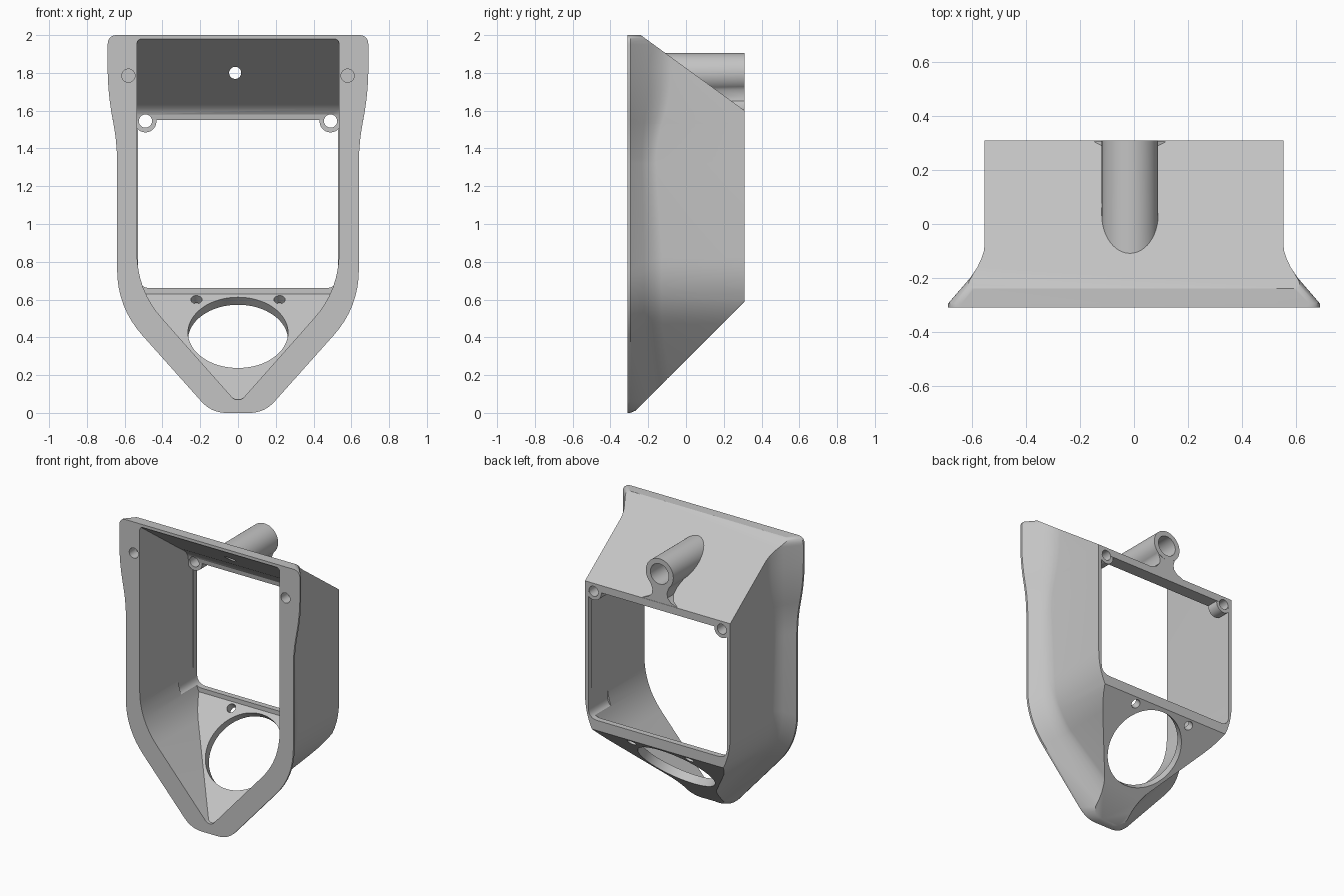
import bpy, bmesh
from math import sin, cos, pi
from mathutils import Vector

default = bpy.data.objects.get("Cube")
if default:
    bpy.data.objects.remove(default, do_unlink=True)

grey = bpy.data.materials.new("plain_grey")
grey.use_nodes = True
COLOUR = (0.55, 0.55, 0.55, 1)
grey.diffuse_color = COLOUR
grey.node_tree.nodes["Principled BSDF"].inputs["Base Color"].default_value = COLOUR


def rounded(half, steps=8):
    """Mirror a half outline of (x, z, rounding) and round its corners."""
    full = half + [(-x, z, r) for x, z, r in reversed(half)]
    out = []
    for i, (x, z, r) in enumerate(full):
        p = Vector((x, z))
        a = p + (Vector(full[i - 1][:2]) - p).normalized() * r
        b = p + (Vector(full[(i + 1) % len(full)][:2]) - p).normalized() * r
        for k in range(steps + 1):
            t = k / steps
            out.append(a * (1 - t) ** 2 + p * 2 * t * (1 - t) + b * t * t)
    return out


def circle(radius, x=0, z=0, sides=48):
    return [Vector((x + radius * cos(2 * pi * i / sides),
                    z + radius * sin(2 * pi * i / sides))) for i in range(sides)]


def loft(name, rings):
    """Skin a closed solid through rings that have equal point counts."""
    bm = bmesh.new()
    loops = [[bm.verts.new(p) for p in ring] for ring in rings]
    n = len(loops[0])
    for a, b in zip(loops, loops[1:]):
        for i in range(n):
            j = (i + 1) % n
            bm.faces.new((a[i], a[j], b[j], b[i]))
    bm.faces.new(loops[0])
    bm.faces.new(loops[-1])
    bmesh.ops.recalc_face_normals(bm, faces=bm.faces)
    mesh = bpy.data.meshes.new(name)
    bm.to_mesh(mesh)
    bm.free()
    mesh.materials.append(grey)
    obj = bpy.data.objects.new(name, mesh)
    bpy.context.collection.objects.link(obj)
    return obj


def prism(name, outline, y0, y1):
    return loft(name, [[(p[0], y, p[1]) for p in outline] for y in (y0, y1)])


def side_prism(name, profile):
    """Extrude a (y, z) profile across the full width."""
    obj = prism(name, profile, -1, 1)
    obj.rotation_euler.z = pi / 2
    return obj


def combine(target, tool, operation):
    """Apply a boolean and discard the helper solid."""
    tool.hide_render = True
    bpy.context.view_layer.update()
    mod = target.modifiers.new(operation, "BOOLEAN")
    mod.operation = operation
    mod.solver = "EXACT"
    mod.object = tool
    bpy.context.view_layer.objects.active = target
    bpy.ops.object.modifier_apply(modifier=mod.name)
    bpy.data.objects.remove(tool, do_unlink=True)


FRONT, BACK = -0.31, 0.31
POST_X, POST_Z = -0.015, 1.8

# Outer shell: wide front flange flaring back into a narrower body
flange = rounded([(.69, 2, .05), (.69, 1.68, .15), (.64, 1.44, .12),
                  (.64, .56, .2), (.14, 0, .08)])
body = rounded([(.555, 2, .05), (.555, 1.68, .15), (.555, 1.44, .12),
                (.555, .62, .2), (.03, .035, .02)])
rings = [[(p.x, FRONT, p.y) for p in flange]]
for depth, blend in [(0, 0), (.45, .62), (.62, .8), (.78, .92), (.9, .98), (1, 1)]:
    ring = []
    for f, b in zip(flange, body):
        p = f.lerp(b, blend)
        ring.append((p.x, FRONT + .015 + depth * 1.6 * (b - f).length, p.y))
    rings.append(ring)
rings.append([(p.x, BACK, p.y) for p in body])
housing = loft("housing", rings)

# Sloping top and bottom
combine(housing, side_prism("slope_limits", [
    (-.515, -.1), (-.38, -.1), (.4, .68), (.4, 1.535), (-.515, 2.2)]), "INTERSECT")

# Rear post and the flared web below it
combine(housing, prism("rear_post", circle(.105, POST_X, POST_Z), -.12, BACK), "UNION")
web = [(.14, 1.57), (.13, 1.605), (.085, 1.622), (.06, 1.65), (.056, 1.68),
       (.065, 1.71), (.08, 1.74)]
web = [(POST_X + x, z) for x, z in web] + [(POST_X - x, z) for x, z in reversed(web)]
combine(housing, prism("post_web", web, .05, BACK - .001), "UNION")

# Inner cavity with a rounded upper back edge
cavity = prism("cavity", rounded([(.535, 1.98, .03), (.535, .65, .2), (.02, .07, .018)]), -.5, .5)
combine(cavity, side_prism("cavity_limits", [
    (-.5, -.14), (.27, .63), (.27, 1.54), (.222, 1.545), (.216, 1.58),
    (.195, 1.612), (.165, 1.637), (.13, 1.66), (-.5, 2.118)]), "INTERSECT")
combine(housing, cavity, "DIFFERENCE")

# Square back opening
combine(housing, prism("back_opening", rounded([(.53, 1.55, .03), (.53, .66, .07)]), .1, .5),
        "DIFFERENCE")

# Screw tabs in the upper corners of the opening, and flange screw holes
for side in (1, -1):
    combine(housing, prism("screw_tab", circle(.058, side * .49, 1.543), .225, BACK - .002), "UNION")
    combine(housing, prism("tab_hole", circle(.035, side * .49, 1.545, 32), 0, .5), "DIFFERENCE")
    combine(housing, prism("flange_hole", circle(.035, side * .58, 1.785, 32), -.4, -.235),
            "DIFFERENCE")

# Post bore, and its narrow way through to the front
combine(housing, prism("post_bore", circle(.07, POST_X, POST_Z), .1, .5), "DIFFERENCE")
combine(housing, prism("post_hole", circle(.032, POST_X, POST_Z, 32), -.25, .2), "DIFFERENCE")

# Large round port and two small holes square to the bottom slope
for radius, x, y, z in [(.265, 0, .105, .385), (.03, .22, .263, .577), (.03, -.22, .263, .577)]:
    port = prism("slope_hole", circle(radius, sides=64), -.12, .15)
    port.rotation_euler.x = -pi / 4
    port.location = (x, y, z)
    combine(housing, port, "DIFFERENCE")

# Smooth curved walls, sharp edges
bpy.ops.object.select_all(action="DESELECT")
housing.select_set(True)
bpy.context.view_layer.objects.active = housing
bpy.ops.object.shade_smooth_by_angle(angle=pi / 6)
